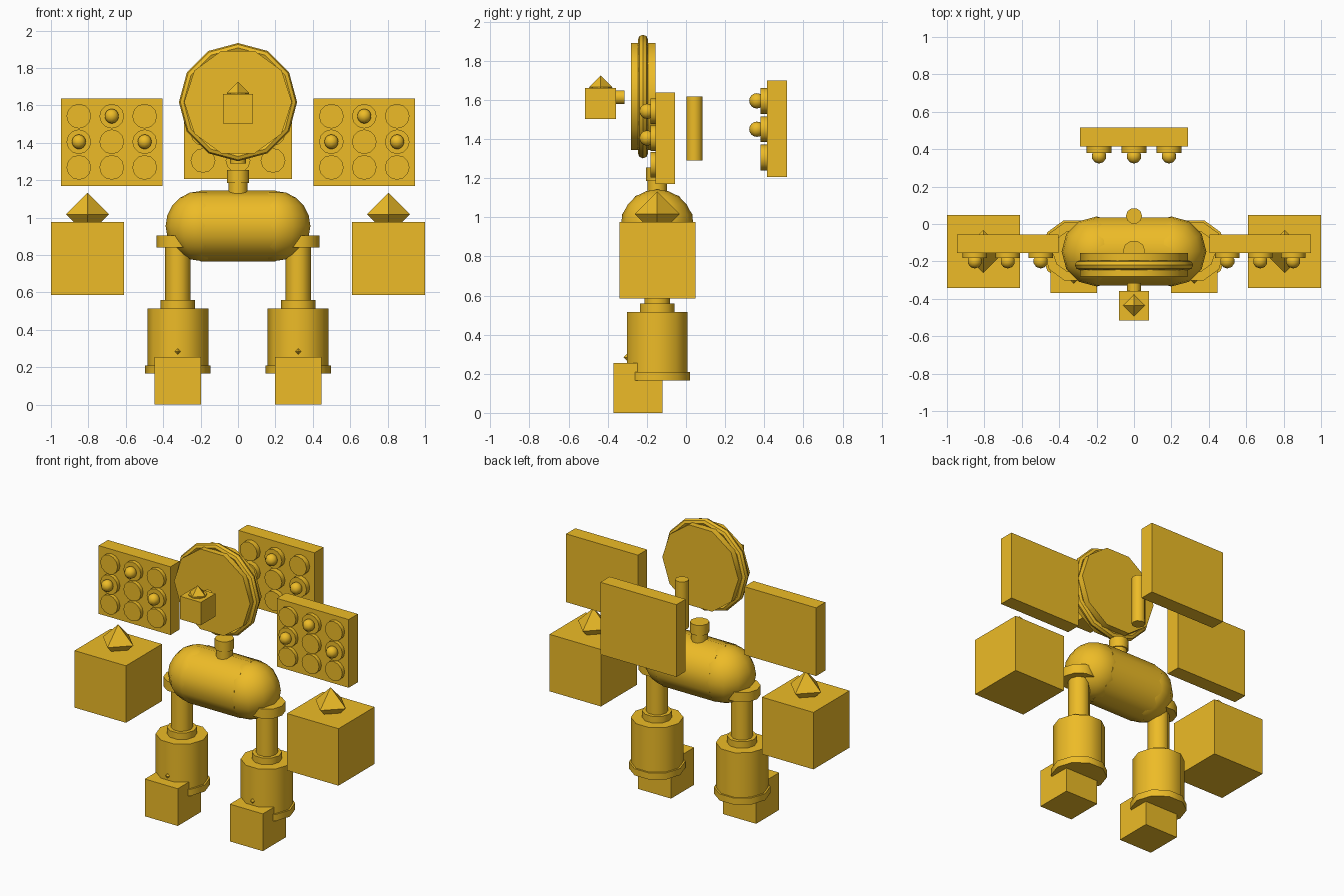
import bpy, bmesh
from math import radians, pi
from mathutils import Matrix, Vector

if "Cube" in bpy.data.objects:
    bpy.data.objects.remove(bpy.data.objects["Cube"])

mat = bpy.data.materials.new("amber")
mat.diffuse_color = (0.85, 0.50, 0.02, 1)
mat.use_nodes = True
mat.node_tree.nodes["Principled BSDF"].inputs["Base Color"].default_value = mat.diffuse_color


def finish(bm, name, smooth=True):
    bmesh.ops.recalc_face_normals(bm, faces=bm.faces)
    me = bpy.data.meshes.new(name)
    bm.to_mesh(me)
    bm.free()
    me.materials.append(mat)
    ob = bpy.data.objects.new(name, me)
    bpy.context.collection.objects.link(ob)
    if smooth:
        bpy.ops.object.select_all(action='DESELECT')
        ob.select_set(True)
        bpy.context.view_layer.objects.active = ob
        bpy.ops.object.shade_smooth_by_angle(angle=radians(40))
    return ob


def box(name, lo, hi):
    lo, hi = Vector(lo), Vector(hi)
    bm = bmesh.new()
    m = Matrix.Translation((lo + hi) / 2) @ Matrix.Diagonal((hi - lo).to_4d())
    m[3][3] = 1
    bmesh.ops.create_cube(bm, size=1, matrix=m)
    return finish(bm, name, False)


def rod(name, axis, centre, r, a, b, n=10):
    """Cylinder along an axis running from a to b on that axis."""
    loc = Vector(centre)
    loc["xyz".index(axis)] = (a + b) / 2
    rot = {"x": Matrix.Rotation(pi / 2, 4, 'Y'),
           "y": Matrix.Rotation(pi / 2, 4, 'X'),
           "z": Matrix.Identity(4)}[axis]
    bm = bmesh.new()
    bmesh.ops.create_cone(bm, cap_ends=True, segments=n, radius1=r, radius2=r, depth=b - a,
                          matrix=Matrix.Translation(loc) @ rot @ Matrix.Rotation(pi / 2, 4, 'Z'))
    return finish(bm, name)


def ball(name, centre, r, n=10, rings=8):
    bm = bmesh.new()
    bmesh.ops.create_uvsphere(bm, u_segments=n, v_segments=rings, radius=r,
                              matrix=Matrix.Translation(centre))
    return finish(bm, name)


def gem(name, centre, r):
    bm = bmesh.new()
    for i in range(3):
        for s in (-r, r):
            v = Vector(centre)
            v[i] += s
            bm.verts.new(v)
    bmesh.ops.convex_hull(bm, input=bm.verts)
    return finish(bm, name, False)


def panel(name, cx, hw, y0, y1, z0, z1, cz, dx, dz, disc):
    """Slab with a 3 x 3 grid of discs and three balls on its front."""
    box(name, (cx - hw, y0, z0), (cx + hw, y1, z1))
    for i in (-1, 0, 1):
        for j in (-1, 0, 1):
            p = (cx + i * dx, y0, cz + j * dz)
            rod(name + "_disc", "y", p, 0.066, y0 - disc, y0 + 0.01, 12)
            if (i, j) in ((0, 1), (-1, 0), (1, 0)):
                ball(name + "_ball", (p[0], y0 - disc - 0.018, p[2]), 0.039)


Y = -0.147
# Body and neck
rod("body", "x", (0, Y, 0.955), 0.19, -0.2, 0.2)
rod("neck", "z", (0, Y, 0), 0.052, 1.10, 1.20)
rod("neck_collar", "z", (0, Y, 0), 0.06, 1.185, 1.255)

# Head plate with rim
rod("head_plate", "y", (0, 0, 1.617), 0.288, -0.28, -0.155)
bpy.ops.mesh.primitive_torus_add(major_segments=12, minor_segments=8, major_radius=0.29,
                                 minor_radius=0.026, location=(0, -0.22, 1.617),
                                 rotation=(pi / 2, 0, 0))
rim = bpy.context.object
rim.name = "head_rim"
rim.data.materials.append(mat)
bpy.ops.object.shade_smooth_by_angle(angle=radians(40))

# Nose box and rear rod
box("nose_box", (-0.079, -0.515, 1.503), (0.079, -0.358, 1.66))
rod("nose_peg", "y", (0, 0, 1.613), 0.037, -0.36, -0.315)
rod("nose_cap", "z", (0, -0.436, 0), 0.058, 1.65, 1.667, 8)
gem("nose_gem", (0, -0.436, 1.665), 0.06)
rod("rear_rod", "z", (0, 0.043, 0), 0.043, 1.29, 1.617)

# Panels
panel("back_panel", 0, 0.288, 0.415, 0.515, 1.205, 1.70, 1.45, 0.187, 0.145, 0.035)

for s, side in ((-1, "left"), (1, "right")):
    panel(side + "_panel", s * 0.675, 0.272, -0.155, -0.055, 1.17, 1.637,
          1.405, 0.176, 0.137, 0.026)
    ball(side + "_body_end", (s * 0.2, Y, 0.955), 0.187, 12, 10)
    # Hand
    box(side + "_hand", (s * 0.805 - 0.195, -0.341, 0.585), (s * 0.805 + 0.195, 0.049, 0.975))
    gem(side + "_hand_gem", (s * 0.805, Y, 1.017), 0.115)
    # Leg
    x = s * 0.322
    for part, r, a, b in (("hip", 0.115, 0.84, 0.905), ("thigh", 0.068, 0.53, 0.88),
                          ("knee", 0.093, 0.50, 0.56), ("shin", 0.163, 0.18, 0.515),
                          ("ankle", 0.175, 0.165, 0.21)):
        rod(side + "_" + part, "z", (x, Y, 0), r, a, b)
    # Foot
    box(side + "_foot", (x - 0.125, -0.37, 0), (x + 0.125, -0.12, 0.255))
    gem(side + "_foot_gem", (x, -0.245, 0.284), 0.074)
